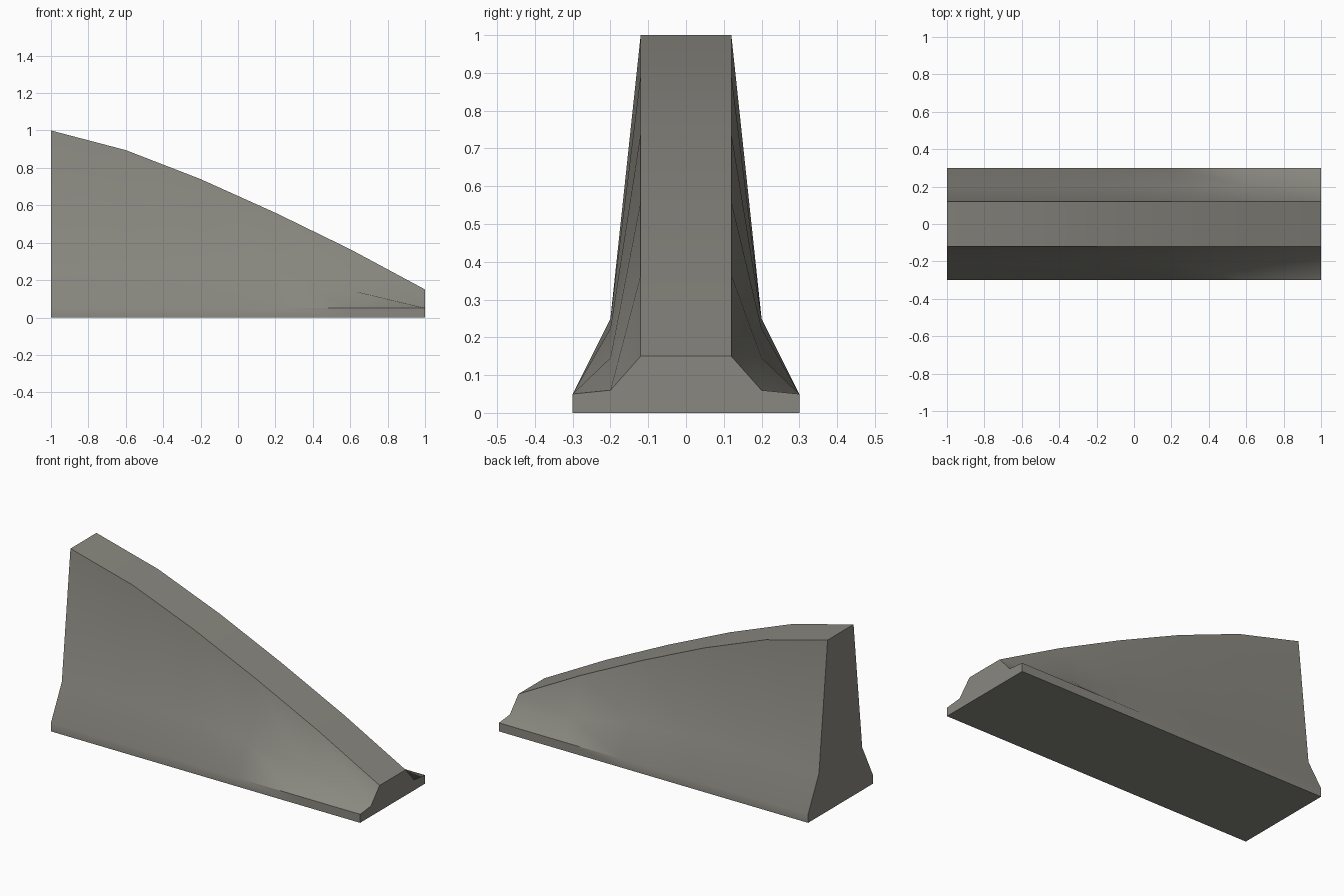
import bpy, bmesh, math

if "Cube" in bpy.data.objects:
    bpy.data.objects.remove(bpy.data.objects["Cube"])

# Concrete colour
concrete = bpy.data.materials.new("concrete_grey")
concrete.diffuse_color = (0.25, 0.245, 0.215, 1)
concrete.use_nodes = True
concrete.node_tree.nodes["Principled BSDF"].inputs["Base Color"].default_value = concrete.diffuse_color

# Ridge height at each station along the tapered barrier
stations = [(-1, 1.0), (-0.6, 0.895), (-0.2, 0.74), (0.2, 0.56), (0.6, 0.365), (1, 0.15)]


def section(top):
    """Half outline from foot to ridge, mirrored to a closed loop."""
    half = [(0.3, 0), (0.3, 0.05), (0.2, min(0.25, 0.4 * top)), (0.12, top)]
    return half + [(-y, z) for y, z in reversed(half)]


# Loft the sections into one solid
bm = bmesh.new()
rings = [[bm.verts.new((x, y, z)) for y, z in section(top)] for x, top in stations]
for a, b in zip(rings, rings[1:]):
    n = len(a)
    for i in range(n):
        j = (i + 1) % n
        bm.faces.new((a[i], a[j], b[j], b[i]))
bm.faces.new(rings[0])
bm.faces.new(rings[-1])
bmesh.ops.recalc_face_normals(bm, faces=bm.faces)

mesh = bpy.data.meshes.new("barrier_end")
bm.to_mesh(mesh)
bm.free()
mesh.materials.append(concrete)
barrier = bpy.data.objects.new("barrier_end", mesh)
bpy.context.collection.objects.link(barrier)

# Soft flanks, crisp ridge and ends
bpy.context.view_layer.objects.active = barrier
barrier.select_set(True)
bpy.ops.object.shade_smooth_by_angle(angle=math.radians(35.8))
